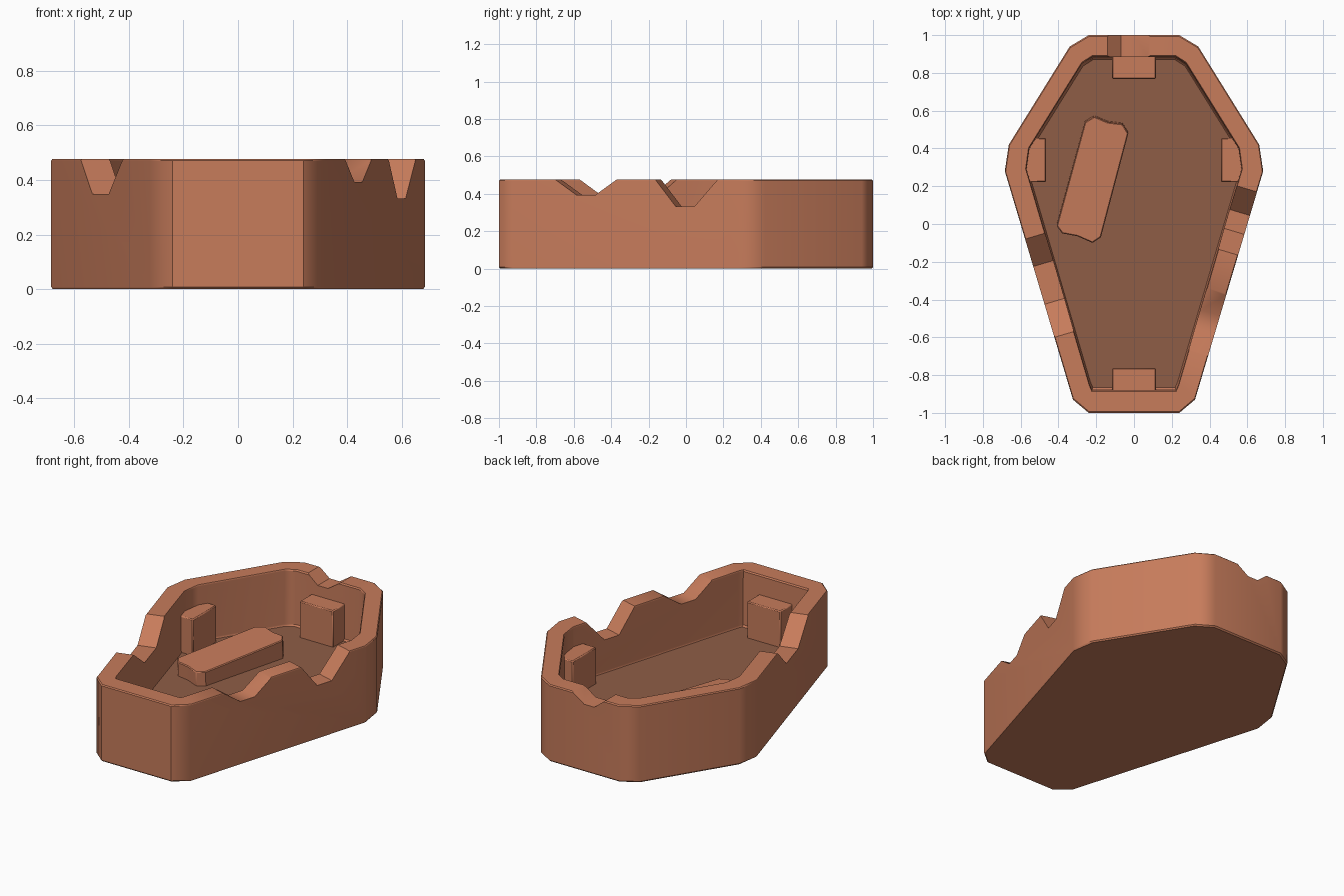
import bpy, bmesh, math
from mathutils import Vector

if "Cube" in bpy.data.objects:
    bpy.data.objects.remove(bpy.data.objects["Cube"], do_unlink=True)

RIM = 0.477
FLOOR = 0.13


def make_material(name, color):
    mat = bpy.data.materials.new(name)
    mat.use_nodes = True
    mat.diffuse_color = color
    mat.node_tree.nodes["Principled BSDF"].inputs["Base Color"].default_value = color
    return mat


terracotta = make_material("terracotta", (0.57, 0.2, 0.105, 1))
dark_clay = make_material("dark_clay", (0.275, 0.11, 0.062, 1))


def loft(name, rings):
    """Closed solid through rings of 3D points."""
    bm = bmesh.new()
    loops = [[bm.verts.new(p) for p in ring] for ring in rings]
    count = len(loops[0])
    for low, high in zip(loops, loops[1:]):
        for i in range(count):
            j = (i + 1) % count
            bm.faces.new((low[i], low[j], high[j], high[i]))
    bm.faces.new(loops[0][::-1])
    bm.faces.new(loops[-1])
    bmesh.ops.recalc_face_normals(bm, faces=bm.faces)
    mesh = bpy.data.meshes.new(name)
    bm.to_mesh(mesh)
    bm.free()
    obj = bpy.data.objects.new(name, mesh)
    bpy.context.collection.objects.link(obj)
    mesh.materials.append(terracotta)
    return obj


def activate(obj):
    bpy.ops.object.select_all(action='DESELECT')
    obj.select_set(True)
    bpy.context.view_layer.objects.active = obj


def prism(name, points, low, high, bevel):
    obj = loft(name, [[(x, y, z) for x, y in points] for z in (low, high)])
    mod = obj.modifiers.new("soft_edges", 'BEVEL')
    mod.width = bevel
    mod.segments = 1
    mod.angle_limit = math.radians(50)
    return obj


# Box body: six-sided plan with clipped corners, hollowed from above
def ring(half, scale, z):
    plan = half + [(-x, y) for x, y in reversed(half)]
    return [(x * scale, y * scale, z) for x, y in plan]


outer = [(0.24, 1), (0.34, 0.94), (0.663, 0.42), (0.684, 0.28), (0.323, -0.93), (0.24, -1)]
inner = [(0.22, 0.885), (0.275, 0.85), (0.555, 0.4), (0.57, 0.29), (0.235, -0.85), (0.222, -0.88)]
body = loft("box_body", [
    ring(outer, 0.992, 0), ring(outer, 1, 0.008),
    ring(outer, 1, RIM - 0.006), ring(outer, 0.993, RIM),
    ring(inner, 1.007, RIM), ring(inner, 1, RIM - 0.008),
    ring(inner, 0.993, FLOOR + 0.01), ring(inner, 0.983, FLOOR)])
body.data.materials.append(dark_clay)
for face in body.data.polygons:
    if face.normal.z > 0.9 and face.center.z < RIM / 2:
        face.material_index = 1


# Chipped notches in the rim, cut square to each wall
def cut_notch(ends, bottoms, depth):
    a, d = map(Vector, ends)
    b, c = map(Vector, bottoms)
    along = (d - a).normalized()
    across = Vector((-along.y, along.x)) * 0.25
    rise = 1.6
    top = RIM - depth + depth * rise
    profile = [(b + (a - b) * rise, top), (b, RIM - depth),
               (c, RIM - depth), (c + (d - c) * rise, top)]
    cutter = loft("notch_cutter", [[(*(p + across * s), z) for p, z in profile] for s in (-1, 1)])
    cutter.hide_render = True
    mod = body.modifiers.new("notch", 'BOOLEAN')
    mod.operation = 'DIFFERENCE'
    mod.solver = 'EXACT'
    mod.object = cutter
    activate(body)
    bpy.ops.object.modifier_apply(modifier=mod.name)
    bpy.data.objects.remove(cutter, do_unlink=True)


def wall(side, y):
    return (side * (0.323 + (y + 0.93) * 0.2983), y)


for side, y0, y1, y2, y3, depth in [
        (1, 0.17, 0.045, -0.055, -0.165, 0.145),
        (1, -0.37, -0.485, -0.585, -0.7, 0.084),
        (-1, -0.08, -0.225, -0.425, -0.6, 0.129)]:
    cut_notch((wall(side, y0), wall(side, y3)), (wall(side, y1), wall(side, y2)), depth)
cut_notch(((-0.14, 1), (0.085, 1)), ((-0.07, 1), (0, 1)), 0.057)

# Four support blocks against the inner walls
blocks = {
    "back_block": (-0.116, 0.116, 0.768, 0.93),
    "front_block": (-0.116, 0.116, -0.93, -0.762),
    "left_block": (0.46, 0.6, 0.222, 0.456),
    "right_block": (-0.6, -0.465, 0.222, 0.456),
}
parts = [body]
for name, (x0, x1, y0, y1) in blocks.items():
    parts.append(prism(name, [(x0, y0), (x1, y0), (x1, y1), (x0, y1)],
                       FLOOR - 0.03, 0.355, 0.006))

# Loose slab with broken ends, lying slightly tilted on the floor
slab_plan = [(-0.26, 0.55), (-0.21, 0.58), (-0.14, 0.55), (-0.06, 0.54), (-0.03, 0.49),
             (-0.175, -0.06), (-0.22, -0.09), (-0.3, -0.055), (-0.38, -0.04), (-0.41, 0)]
slab = prism("loose_slab", slab_plan, FLOOR - 0.03, 0.222, 0.005)
slab.rotation_euler.x = 0.045
parts.append(slab)

# Soft shading that keeps the large walls flat
for part in parts:
    activate(part)
    bpy.ops.object.shade_smooth_by_angle(angle=math.radians(35))
    weighted = part.modifiers.new("weighted_normals", 'WEIGHTED_NORMAL')
    weighted.keep_sharp = True
